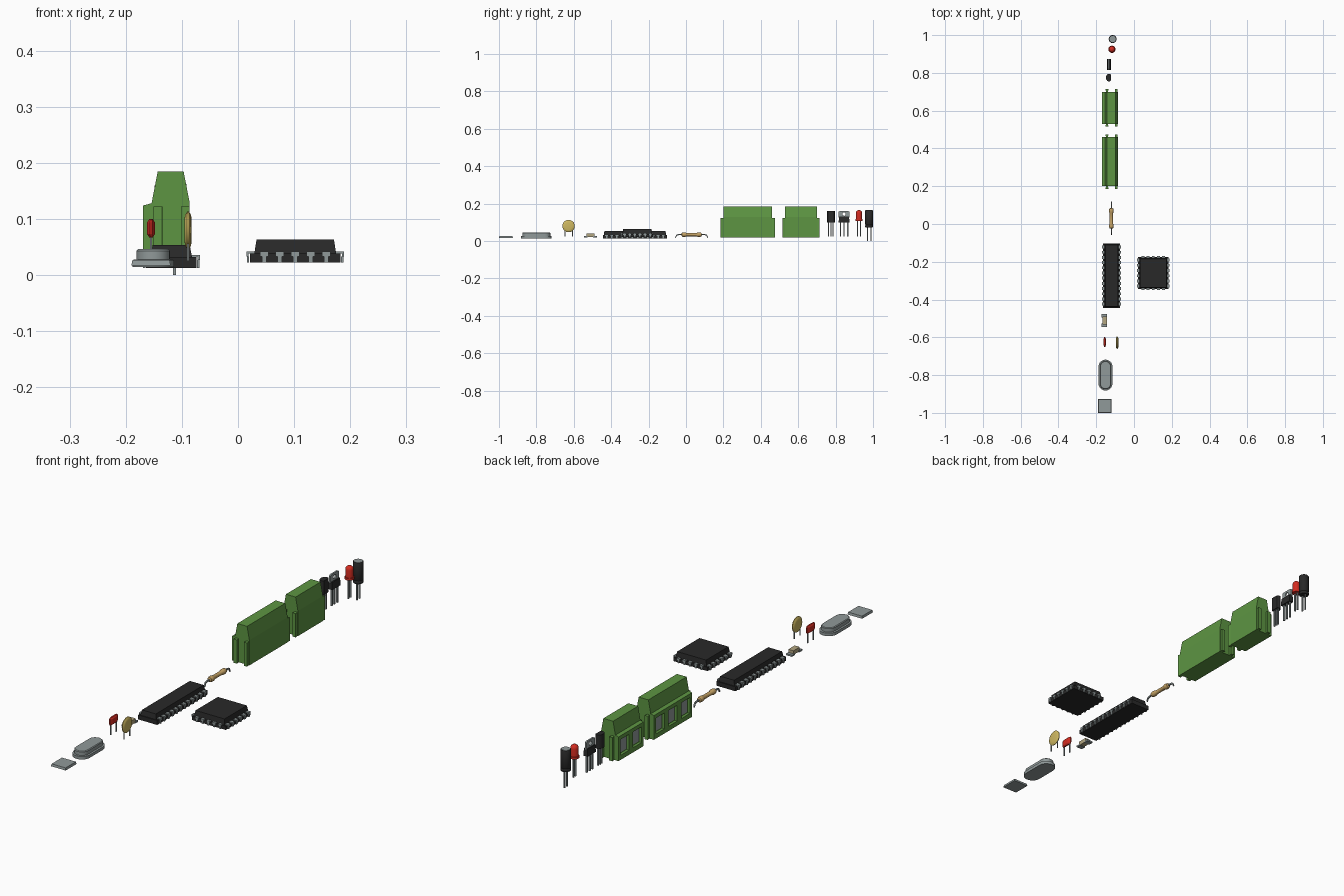
import bpy, bmesh, math
from mathutils import Vector, Matrix

if "Cube" in bpy.data.objects:
    bpy.data.objects.remove(bpy.data.objects["Cube"])


def material(name, rgb):
    m = bpy.data.materials.new(name)
    m.diffuse_color = (*rgb, 1)
    m.use_nodes = True
    m.node_tree.nodes["Principled BSDF"].inputs["Base Color"].default_value = m.diffuse_color
    return m


GREEN = material("terminal green", (0.11, 0.30, 0.055))
BLACK = material("chip black", (0.022, 0.022, 0.022))
METAL = material("metal grey", (0.28, 0.32, 0.32))
RED = material("red", (0.65, 0.025, 0.015))
YELLOW = material("ceramic yellow", (0.62, 0.48, 0.12))
TAN = material("resistor tan", (0.55, 0.36, 0.13))
BEIGE = material("beige", (0.45, 0.38, 0.22))


def finish(name, bm, mat, smooth=False):
    bmesh.ops.recalc_face_normals(bm, faces=bm.faces)
    me = bpy.data.meshes.new(name)
    bm.to_mesh(me)
    bm.free()
    me.materials.append(mat)
    ob = bpy.data.objects.new(name, me)
    bpy.context.collection.objects.link(ob)
    if smooth:
        bpy.ops.object.select_all(action='DESELECT')
        bpy.context.view_layer.objects.active = ob
        ob.select_set(True)
        bpy.ops.object.shade_smooth_by_angle(angle=math.radians(35))
    return ob


def loft(bm, rings):
    """Skin a list of equal-length point rings and cap both ends."""
    vs = [[bm.verts.new(p) for p in r] for r in rings]
    n = len(vs[0])
    for a, b in zip(vs, vs[1:]):
        for i in range(n):
            bm.faces.new((a[i], a[(i + 1) % n], b[(i + 1) % n], b[i]))
    bm.faces.new(vs[0][::-1])
    bm.faces.new(vs[-1])


def box(bm, x0, x1, y0, y1, z0, z1, t=0):
    """Box whose top is inset by t."""
    loft(bm, [[(x0 + i, y0 + i, z), (x1 - i, y0 + i, z), (x1 - i, y1 - i, z), (x0 + i, y1 - i, z)]
              for z, i in ((z0, 0), (z1, t))])


def turned(bm, centre, axis, profile, n=24):
    """Lathe: profile of (radius, position along axis)."""
    rot = Vector((0, 0, 1)).rotation_difference(Vector(axis)).to_matrix()
    c = Vector(centre)
    loft(bm, [[c + rot @ Vector((r * math.cos(2 * math.pi * i / n), r * math.sin(2 * math.pi * i / n), h))
               for i in range(n)] for r, h in profile])


def legs(name, x, ys, z0, z1, w=0.0028):
    bm = bmesh.new()
    for y in ys:
        box(bm, x - w, x + w, y - w, y + w, z0, z1)
    finish(name, bm, METAL)


def hull_ring(cx, cy, r, half, z, n=10):
    """Stadium outline along y."""
    pts = []
    for s, a0 in ((1, 0), (-1, math.pi)):
        for i in range(n + 1):
            a = a0 + math.pi * i / n
            pts.append((cx + r * math.cos(a), cy + s * half + r * math.sin(a), z))
    return pts


# Electrolytic capacitor
bm = bmesh.new()
turned(bm, (-0.113, 0.979, 0), (0, 0, 1), [(0.019, 0.073), (0.021, 0.076), (0.021, 0.083), (0.019, 0.086),
       (0.021, 0.089), (0.021, 0.162), (0.019, 0.165)])
finish("electrolytic_capacitor_can", bm, BLACK, True)
bm = bmesh.new()
turned(bm, (-0.113, 0.979, 0), (0, 0, 1), [(0.0175, 0.164), (0.0175, 0.166)])
finish("electrolytic_capacitor_top", bm, METAL)
legs("electrolytic_capacitor_legs", -0.113, (0.970, 0.988), 0, 0.075)

# Red light
bm = bmesh.new()
dome = [(0.0165 * math.cos(a), 0.150 + 0.0155 * math.sin(a)) for a in (0, 0.35, 0.7, 1.05, 1.35, 1.52)]
turned(bm, (-0.117, 0.925, 0), (0, 0, 1), [(0.019, 0.108), (0.019, 0.117), (0.0165, 0.117)] + dome)
finish("indicator_light", bm, RED, True)
legs("indicator_light_legs", -0.117, (0.917, 0.933), 0.025, 0.11)

# Power transistor: moulded body, metal tab with a hole, three legs
bm = bmesh.new()
box(bm, -0.143, -0.123, 0.816, 0.874, 0.098, 0.130, 0.002)
finish("power_transistor_body", bm, BLACK)
bm = bmesh.new()
n = 24
rings = []
for x in (-0.138, -0.131):
    outer, inner = [], []
    for i in range(n):
        a = 2 * math.pi * (i + 0.5) / n
        c, s = math.cos(a), math.sin(a)
        k = max(abs(c), abs(s))
        outer.append(bm.verts.new((x, 0.845 + 0.029 * c / k, 0.142 + 0.019 * s / k)))
        inner.append(bm.verts.new((x, 0.845 + 0.009 * c, 0.144 + 0.009 * s)))
    rings.append((outer, inner))
(o0, i0), (o1, i1) = rings
for a, b in ((o0, i0), (i0, i1), (i1, o1), (o1, o0)):
    for i in range(n):
        bm.faces.new((a[i], a[(i + 1) % n], b[(i + 1) % n], b[i]))
finish("power_transistor_tab", bm, METAL)
legs("power_transistor_legs", -0.133, (0.826, 0.845, 0.864), 0.025, 0.1, 0.0035)

# Small D-shaped transistor
bm = bmesh.new()
arc = [math.radians(50 + 260 * i / 16) for i in range(17)]
loft(bm, [[(-0.133 + 0.0195 * math.cos(a) * 0.8, 0.775 + 0.0205 * math.sin(a), z) for a in arc] for z in (0.1, 0.16)])
finish("small_transistor_body", bm, BLACK, True)
legs("small_transistor_legs", -0.133, (0.763, 0.775, 0.787), 0.025, 0.1)


# Screw terminal blocks
def terminal_block(name, y0, y1, ways):
    profile = [(-0.169, 0.02), (-0.086, 0.02), (-0.086, 0.128), (-0.097, 0.185),
               (-0.143, 0.185), (-0.154, 0.128), (-0.169, 0.124)]
    bm = bmesh.new()
    loft(bm, [[(x, y, z) for x, z in profile] for y in (y0, y1)])
    body = finish(name + "_body", bm, GREEN)
    cut, plates = bmesh.new(), bmesh.new()
    pitch = (y1 - y0) / ways
    for i in range(ways):
        y = y0 + pitch * (i + 0.5)
        box(cut, -0.2, -0.157, y - 0.029, y + 0.029, 0.040, 0.108)
        box(plates, -0.16, -0.155, y - 0.023, y + 0.023, 0.046, 0.102)
    cutter = finish(name + "_cutter", cut, GREEN)
    cutter.hide_render = True
    cutter.hide_set(True)
    mod = body.modifiers.new("windows", 'BOOLEAN')
    mod.object = cutter
    mod.solver = 'EXACT'
    bpy.context.view_layer.objects.active = body
    bpy.ops.object.modifier_apply(modifier=mod.name)
    bpy.data.objects.remove(cutter, do_unlink=True)
    finish(name + "_contacts", plates, METAL)
    # dovetail ribs on both ends
    ribs = bmesh.new()
    for x in (-0.143, -0.094):
        for a, d in ((y0, -1), (y1, 1)):
            loft(ribs, [[(x - 0.005, a - 0.002 * d, z), (x + 0.005, a - 0.002 * d, z),
                         (x + 0.008, a + 0.015 * d, z), (x - 0.008, a + 0.015 * d, z)] for z in (0.02, 0.122)])
    finish(name + "_ribs", ribs, GREEN)


terminal_block("two_way_terminal", 0.53, 0.70, 2)
terminal_block("three_way_terminal", 0.20, 0.46, 3)

# Resistor with bent leads
bm = bmesh.new()
turned(bm, (-0.12, 0.03, 0.034), (0, 1, 0), [(0.003, -0.055), (0.010, -0.052), (0.012, -0.045), (0.012, -0.034),
       (0.0088, -0.026), (0.0088, 0.026), (0.012, 0.034), (0.012, 0.045), (0.010, 0.052), (0.003, 0.055)], 16)
finish("resistor_body", bm, TAN, True)
bm = bmesh.new()
for s in (-1, 1):
    path = [(0.05, 0.034), (0.072, 0.034), (0.080, 0.031), (0.087, 0.018)]
    loft(bm, [[(-0.12 + dx * 0.003, 0.03 + s * (y + dz * 0.001), z + dz * 0.003)
               for dx, dz in ((-1, -1), (1, -1), (1, 1), (-1, 1))] for y, z in path])
finish("resistor_leads", bm, METAL)


# Chips with folded T-shaped pins; sides lists (axis, direction, pin count)
def chip(name, cx, cy, hx, hy, z0, zm, z1, sides, pitch):
    bm = bmesh.new()
    box(bm, cx - hx, cx + hx, cy - hy, cy + hy, z0, zm)
    box(bm, cx - hx + 0.008, cx + hx - 0.008, cy - hy + 0.004, cy + hy - 0.004, zm, z1, 0.004)
    finish(name + "_body", bm, BLACK)
    pins = bmesh.new()
    for ax, d, count in sides:
        h = hx if ax == 0 else hy
        for i in range(count):
            t = (i - (count - 1) / 2) * pitch
            # (half width, inner, outer, bottom, top)
            for w, a, b, lo, hi in ((0.0075, h - 0.012, h + 0.006, zm, zm + 0.004),
                                    (0.0075, h + 0.002, h + 0.006, zm - 0.005, zm),
                                    (0.004, h + 0.001, h + 0.005, z0, zm - 0.005)):
                a, b = sorted((d * a, d * b))
                if ax == 0:
                    box(pins, cx + a, cx + b, cy + t - w, cy + t + w, lo, hi)
                else:
                    box(pins, cx + t - w, cx + t + w, cy + a, cy + b, lo, hi)
    finish(name + "_pins", pins, METAL)


chip("long_chip", -0.119, -0.273, 0.045, 0.171, 0.013, 0.032, 0.054, ((0, 1, 12), (0, -1, 12)), 0.0275)
chip("square_chip", 0.102, -0.26, 0.081, 0.084, 0.022, 0.038, 0.063,
     ((0, 1, 6), (0, -1, 6), (1, 1, 5), (1, -1, 5)), 0.0275)

# Surface-mount capacitor
bm = bmesh.new()
box(bm, -0.168, -0.144, -0.533, -0.490, 0.022, 0.040)
finish("surface_capacitor_body", bm, BEIGE)
bm = bmesh.new()
for y0, y1 in ((-0.546, -0.526), (-0.496, -0.476)):
    box(bm, -0.171, -0.143, y0, y1, 0.020, 0.027)
finish("surface_capacitor_pads", bm, METAL)

# Red film capacitor: flat pillow
bm = bmesh.new()
loft(bm, [[(-0.155 + u * w, -0.625 + v * h, z) for u, v in
           ((-1, -0.5), (-0.3, -1), (0.3, -1), (1, -0.5), (1, 0.5), (0.3, 1), (-0.3, 1), (-1, 0.5))]
          for z, w, h in ((0.067, 0.003, 0.024), (0.073, 0.007, 0.027), (0.094, 0.007, 0.027), (0.100, 0.003, 0.024))])
finish("film_capacitor_body", bm, RED)
legs("film_capacitor_legs", -0.155, (-0.643, -0.607), 0.025, 0.072, 0.002)

# Yellow ceramic disc
bm = bmesh.new()
turned(bm, (-0.089, -0.628, 0.080), (1, 0, 0), [(0.020, -0.0065), (0.028, -0.005), (0.033, -0.0015),
       (0.033, 0.0015), (0.028, 0.005), (0.020, 0.0065)], 28)
finish("ceramic_disc", bm, YELLOW, True)
legs("ceramic_disc_legs", -0.089, (-0.648, -0.608), 0.025, 0.066, 0.002)

# Crystal can: flanged oval base and raised lid
bm = bmesh.new()
loft(bm, [hull_ring(-0.151, -0.80, r, 0.045, z) for r, z in ((0.037, 0.014), (0.037, 0.027), (0.030, 0.028),
          (0.030, 0.043), (0.027, 0.046))])
finish("crystal_can", bm, METAL, True)

# Flat metal chip
bm = bmesh.new()
box(bm, -0.190, -0.120, -1.0, -0.926, 0.017, 0.027, 0.002)
finish("flat_metal_package", bm, METAL)
